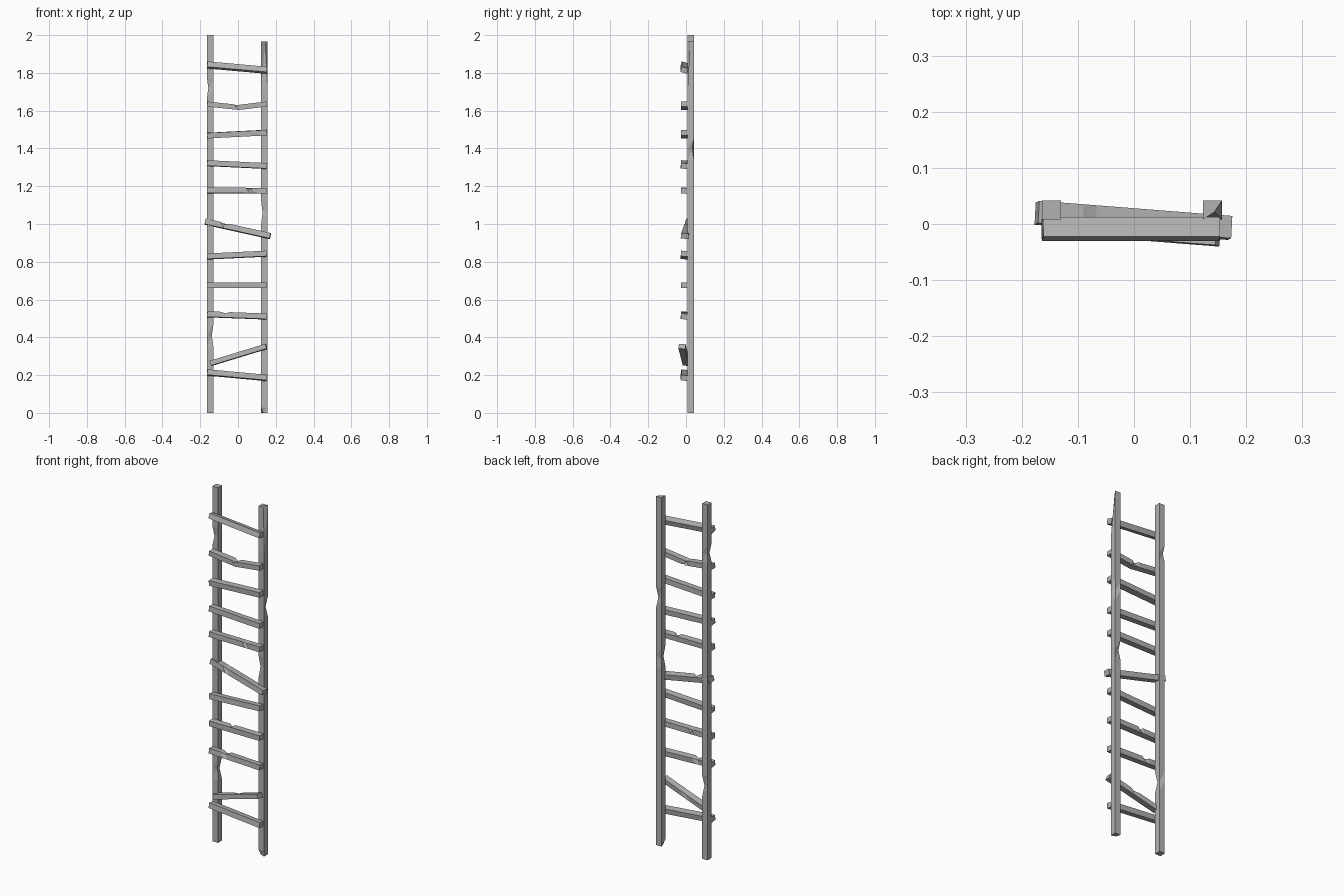
import bpy, bmesh, math
from mathutils import Vector, Matrix

cube = bpy.data.objects.get("Cube")
if cube:
    bpy.data.objects.remove(cube)

wood = bpy.data.materials.new("weathered_grey")
wood.use_nodes = True
GREY = (0.45, 0.45, 0.45, 1)
wood.diffuse_color = GREY
wood.node_tree.nodes["Principled BSDF"].inputs["Base Color"].default_value = GREY

# Corners of a beam section, as (depth, side) signs
CORNERS = [(1, 1), (-1, 1), (-1, -1), (1, -1)]


def beam(name, start, end, depth, height, roll=0, chips=()):
    """Square beam; each chip is (centre t, half length, corner numbers, amount)."""
    start, end = Vector(start), Vector(end)
    d = (end - start).normalized()
    a = Vector((0, 1, 0))
    a = (a - d * a.dot(d)).normalized()
    a = Matrix.Rotation(math.radians(roll), 3, d) @ a
    b = d.cross(a)
    stations = {0.0, 1.0}
    for t, half, _, _ in chips:
        stations |= {max(0, t - half), t, min(1, t + half)}
    bm = bmesh.new()
    rings = []
    for t in sorted(stations):
        ring = []
        for i, (sa, sb) in enumerate(CORNERS):
            pull = sum(c[3] for c in chips if c[0] == t and i in c[2])
            offset = a * sa * depth / 2 + b * sb * height / 2
            ring.append(bm.verts.new(start.lerp(end, t) + offset * (1 - pull)))
        rings.append(ring)
    for lower, upper in zip(rings, rings[1:]):
        for i in range(4):
            j = (i + 1) % 4
            quad = [lower[i], lower[j], upper[j], upper[i]]
            bm.faces.new(quad[:3])
            bm.faces.new([quad[0], quad[2], quad[3]])
    bm.faces.new(rings[0])
    bm.faces.new(rings[-1])
    bmesh.ops.recalc_face_normals(bm, faces=bm.faces)
    bmesh.ops.dissolve_limit(bm, angle_limit=0.01, verts=bm.verts, edges=bm.edges)
    mesh = bpy.data.meshes.new(name)
    bm.to_mesh(mesh)
    bm.free()
    mesh.materials.append(wood)
    obj = bpy.data.objects.new(name, mesh)
    bpy.context.collection.objects.link(obj)
    return obj


# Uprights, with splintered edges (corners 0, 1 face -x; 2, 3 face +x)
beam("right_rail", (-0.147, 0.025, 0), (-0.147, 0.025, 2), 0.034, 0.034,
     chips=[(0.86, 0.025, (0, 1), 0.4), (0.205, 0.03, (2, 3), 0.5)])
beam("left_rail", (0.14, 0.025, 0), (0.14, 0.025, 1.965), 0.034, 0.034,
     chips=[(0.0, 0.015, (1,), 0.5), (0.54, 0.03, (0, 1), 0.4),
            (0.71, 0.03, (3,), 0.5), (1.0, 0.13, (2,), 0.8)])

# Level rungs: (left z, right z, roll, chips); corners 0, 1 are on top
RUNGS = [
    (0.214, 0.185, -8, ()),
    (0.522, 0.510, -5, [(0.3, 0.08, (0, 1), 0.45)]),
    (0.677, 0.677, 0, [(0.4, 0.05, (0,), 0.5)]),
    (0.828, 0.843, -5, ()),
    (1.178, 1.176, -3, [(0.72, 0.07, (1,), 0.6)]),
    (1.322, 1.307, -4, ()),
    (1.468, 1.484, 2, ()),
    (1.842, 1.814, -16, ()),
]
for n, (z0, z1, roll, chips) in enumerate(RUNGS, 1):
    beam(f"rung_{n}", (-0.163, -0.009, z0), (0.152, -0.009, z1),
         0.036, 0.029, roll, chips)

# Slipped rungs
beam("slipped_low_rung", (-0.145, 0.002, 0.262), (0.15, -0.021, 0.352),
     0.036, 0.026, -6, [(0.5, 0.1, (0,), 0.3)])
beam("slipped_middle_rung", (-0.173, 0.02, 1.012), (0.171, -0.007, 0.936),
     0.04, 0.029, -6, [(0.3, 0.07, (1,), 0.5)])

# Snapped rung, two halves sagging to the middle
beam("snapped_rung_right", (-0.163, -0.009, 1.635), (0.006, -0.009, 1.617),
     0.036, 0.027, 0, [(1.0, 0.18, (0, 1), 0.6)])
beam("snapped_rung_left", (0.152, -0.009, 1.635), (-0.006, -0.009, 1.616),
     0.036, 0.027, 0, [(1.0, 0.15, (0, 3), 0.6)])
